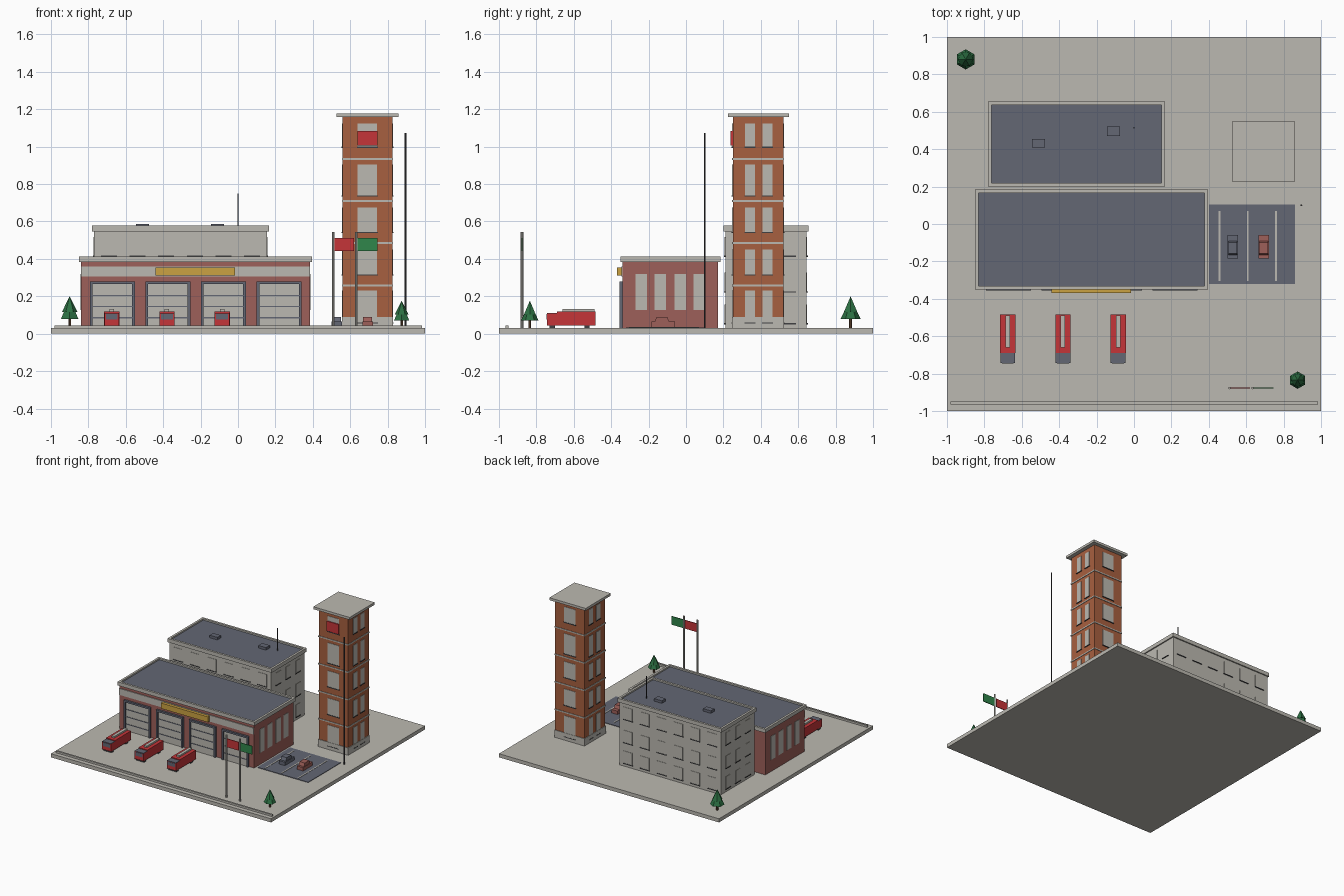
import bpy, math

cube = bpy.data.objects.get("Cube")
if cube:
    bpy.data.objects.remove(cube, do_unlink=True)


def material(name, r, g, b):
    m = bpy.data.materials.new(name)
    m.use_nodes = True
    m.diffuse_color = (r, g, b, 1)
    m.node_tree.nodes["Principled BSDF"].inputs["Base Color"].default_value = (r, g, b, 1)
    return m


concrete = material("concrete", .50, .485, .44)
asphalt = material("asphalt", .125, .135, .175)
brick = material("dark_brick", .34, .115, .10)
tower_brick = material("orange_brick", .39, .115, .05)
red = material("bright_red", .56, .035, .04)
gold = material("gold", .60, .36, .055)
leaf = material("leaf_green", .025, .16, .055)
flag_green = material("flag_green", .03, .24, .07)
metal = material("dark_metal", .05, .05, .055)
bark = material("bark", .12, .06, .03)


def mesh_object(name, verts, faces, mat):
    me = bpy.data.meshes.new(name)
    me.from_pydata(verts, [], faces)
    me.materials.append(mat)
    ob = bpy.data.objects.new(name, me)
    bpy.context.collection.objects.link(ob)
    return ob


def box(name, xs, ys, zs, mat, taper=0):
    """Box from ranges; taper pulls the top in along y."""
    (x0, x1), (y0, y1), (z0, z1) = xs, ys, zs
    verts = [(x0, y0, z0), (x1, y0, z0), (x1, y1, z0), (x0, y1, z0),
             (x0, y0 + taper, z1), (x1, y0 + taper, z1),
             (x1, y1 - taper, z1), (x0, y1 - taper, z1)]
    faces = [(3, 2, 1, 0), (4, 5, 6, 7)]
    faces += [(i, (i + 1) % 4, (i + 1) % 4 + 4, i + 4) for i in range(4)]
    return mesh_object(name, verts, faces, mat)


def cone(name, x, y, z0, z1, r0, r1, sides, mat):
    bpy.ops.mesh.primitive_cone_add(vertices=sides, radius1=r0, radius2=r1, depth=z1 - z0,
                                    location=(x, y, (z0 + z1) / 2))
    ob = bpy.context.object
    ob.name = name
    ob.data.materials.append(mat)
    return ob


def on_wall(name, side, wall, span, zs, depth, mat):
    """Plate on a wall; side is front, back, left or right."""
    out = -1 if side in ("front", "right_minus") else 1
    across = tuple(sorted((wall - out * .002, wall + out * depth)))
    if side in ("front", "back"):
        return box(name, span, across, zs, mat)
    return box(name, across, span, zs, mat)


def window(name, side, wall, centre, width, z0, z1, sill=True):
    span = (centre - width / 2, centre + width / 2)
    on_wall(name, side, wall, span, (z0, z1), .003, concrete)
    if sill:
        wide = (span[0] - .003, span[1] + .003)
        on_wall(name + "_sill", side, wall, wide, (z0 - .006, z0), .006, metal)


def parapet(name, xs, ys, zs, t):
    (x0, x1), (y0, y1) = xs, ys
    box(name + "_front", xs, (y0, y0 + t), zs, concrete)
    box(name + "_back", xs, (y1 - t, y1), zs, concrete)
    box(name + "_minus_x", (x0, x0 + t), (y0 + t, y1 - t), zs, concrete)
    box(name + "_plus_x", (x1 - t, x1), (y0 + t, y1 - t), zs, concrete)
    box(name + "_roof", (x0 + t, x1 - t), (y0 + t, y1 - t), (zs[0], zs[1] - .012), asphalt)


G = .03
# Ground and kerb
box("ground_slab", (-1, 1), (-1, 1), (0, G), concrete)
box("front_kerb", (-.98, .985), (-.965, -.95), (G, .045), concrete)

# Engine hall
box("hall_walls", (-.84, .385), (-.34, .17), (G, .385), brick)
parapet("hall_parapet", (-.85, .395), (-.35, .185), (.383, .413), .018)
on_wall("hall_front_band", "front", -.34, (-.84, .385), (.307, .36), .006, concrete)
box("sign_board", (-.44, -.015), (-.37, -.34), (.31, .355), gold)
for y in (-.24, -.137, -.03, .07):
    window("hall_window_left", "plus", .385, y, .062, .127, .32, False)
    window("hall_window_right", "right_minus", -.84, y, .062, .127, .32, False)

# Garage doors
for x in (-.672, -.375, -.078, .22):
    for s in (-1, 1):
        jamb = sorted((x + s * .106, x + s * .12))
        box("door_jamb", jamb, (-.356, -.338), (G, .28), asphalt)
    box("door_lintel", (x - .106, x + .106), (-.356, -.338), (.265, .28), asphalt)
    box("door_panel", (x - .106, x + .106), (-.346, -.338), (G, .265), concrete)
    for z in (.085, .145, .205):
        box("door_groove", (x - .106, x + .106), (-.349, -.345), (z - .003, z + .003), asphalt)

# Rear building
box("rear_walls", (-.77, .155), (.21, .645), (G, .55), concrete)
parapet("rear_parapet", (-.78, .165), (.2, .655), (.547, .578), .018)
for z in (.056, .226, .417):
    for i in range(6):
        x = -.69 + i * .153
        window("rear_window_back", "back", .645, x, .08, z, z + .1)
        window("rear_window_front", "front", .21, x, .08, z, z + .1)
    for y in (.3, .428, .555):
        window("rear_window_left", "plus", .155, y, .06, z, z + .1)
        window("rear_window_right", "right_minus", -.77, y, .06, z, z + .1)
box("roof_unit_a", (-.545, -.475), (.41, .455), (.56, .587), asphalt)
box("roof_unit_b", (-.145, -.075), (.47, .52), (.56, .587), asphalt)
cone("roof_antenna", 0, .515, .56, .75, .004, .004, 6, metal)

# Training tower
box("tower_base", (.555, .83), (.245, .525), (G, .09), concrete)
box("tower_shaft", (.56, .825), (.25, .52), (.09, 1.16), tower_brick)
box("tower_cap", (.527, .857), (.225, .55), (1.158, 1.178), concrete)
for z in (.258, .485, .71, .935):
    box("tower_band", (.556, .829), (.246, .524), (z - .005, z + .005), concrete)
for z0, z1 in ((.06, .23), (.317, .45), (.545, .675), (.74, .905), (1.0, 1.125)):
    window("tower_window_front", "front", .25, .692, .105, z0, z1)
    window("tower_window_back", "back", .52, .692, .105, z0, z1)
    for y in (.342, .436):
        window("tower_window_left", "plus", .825, y, .052, z0, z1)
        window("tower_window_right", "right_minus", .56, y, .052, z0, z1)
box("tower_red_panel", (.64, .745), (.238, .25), (1.005, 1.085), red)

# Fire trucks
for x in (-.675, -.38, -.085):
    box("truck_body", (x - .041, x + .041), (-.69, -.485), (.045, .118), red)
    box("truck_cab", (x - .04, x + .04), (-.742, -.69), (.045, .107), red)
    box("truck_cab_top", (x - .04, x + .04), (-.743, -.69), (.107, .111), asphalt)
    box("truck_windscreen", (x - .032, x + .032), (-.745, -.74), (.075, .105), asphalt)
    box("truck_ladder", (x - .012, x + .012), (-.66, -.49), (.118, .131), concrete)
    for y in (-.715, -.53):
        box("truck_wheels", (x - .036, x + .036), (y - .014, y + .014), (G, .05), metal)

# Car park
box("parking_lot", (.4, .862), (-.32, .105), (G, .034), asphalt)
for x in (.457, .608, .76):
    box("parking_line", (x - .005, x + .005), (-.305, .07), (.034, .036), concrete)
for x, paint in ((.528, asphalt), (.693, brick)):
    box("car_body", (x - .028, x + .028), (-.185, -.06), (.036, .064), paint)
    box("car_cabin", (x - .024, x + .024), (-.167, -.09), (.064, .09), paint, .01)

# Flagpoles, flags and mast
for x in (.51, .633):
    cone("flagpole", x, -.877, G, .543, .007, .007, 8, concrete)
box("red_flag", (.515, .62), (-.88, -.874), (.443, .512), red)
box("green_flag", (.639, .745), (-.88, -.874), (.443, .512), flag_green)
cone("tall_mast", .895, .1, G, 1.073, .005, .005, 8, metal)

# Trees
for x, y, s in ((-.9, .88, 1.0), (.875, -.835, .86)):
    cone("tree_trunk", x, y, G, G + .06 * s, .008 * s, .008 * s, 6, bark)
    cone("tree_lower", x, y, G + .048 * s, G + .135 * s, .054 * s, .012 * s, 6, leaf)
    top = cone("tree_upper", x, y, G + .085 * s, G + .17 * s, .042 * s, 0, 6, leaf)
    top.rotation_euler.z = math.radians(30)
